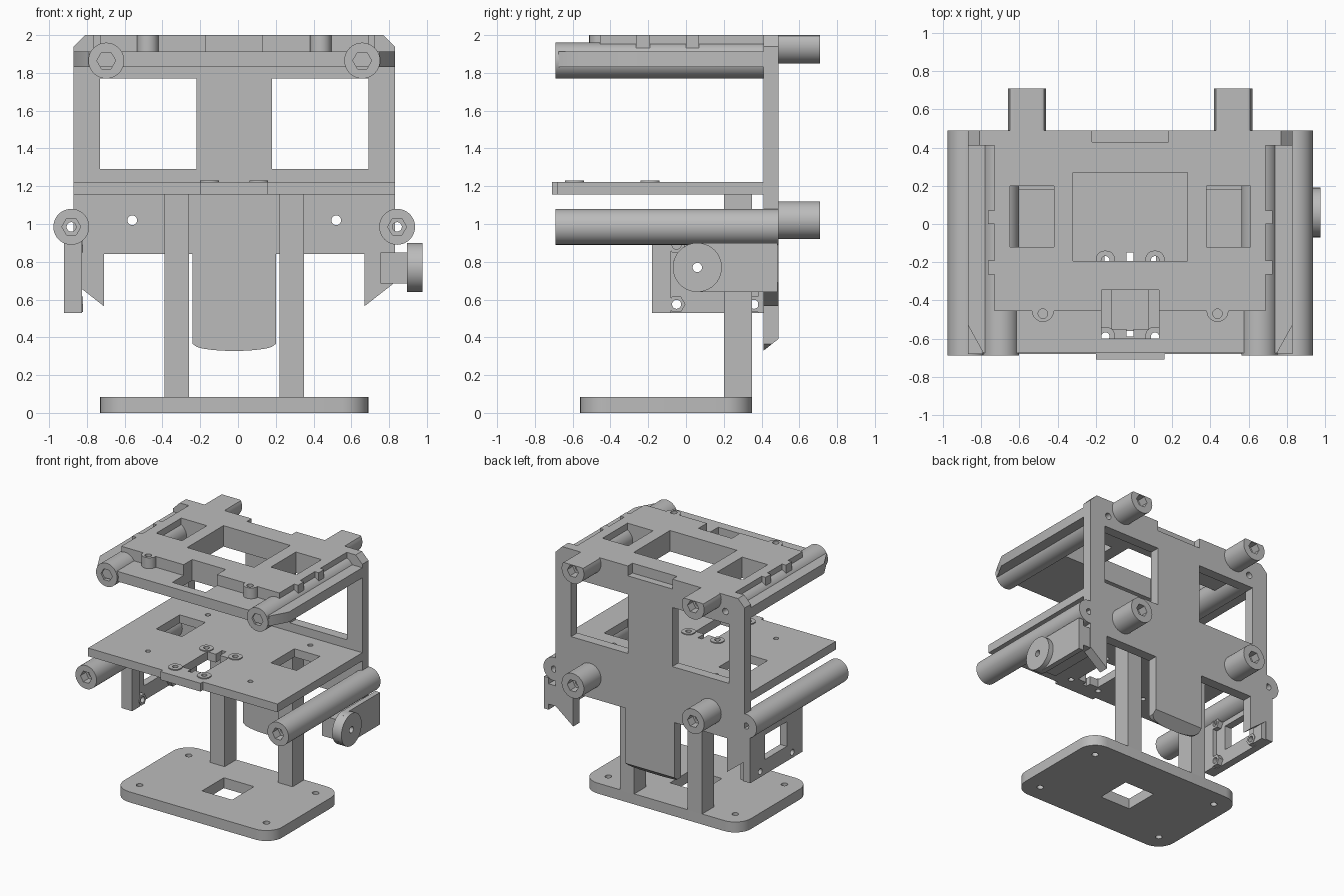
import bpy, bmesh, math
from mathutils import Vector

if "Cube" in bpy.data.objects:
    bpy.data.objects.remove(bpy.data.objects["Cube"], do_unlink=True)

grey = bpy.data.materials.new("plain grey")
grey.use_nodes = True
grey.diffuse_color = (0.5, 0.5, 0.5, 1)
grey.node_tree.nodes["Principled BSDF"].inputs["Base Color"].default_value = (0.5, 0.5, 0.5, 1)

CX = -0.02  # plane of symmetry


def place(axis, a, b, h):
    return Vector({"x": (h, a, b), "y": (a, h, b), "z": (a, b, h)}[axis])


def solid(name, shapes):
    """One object from prisms given as (axis, points, low, high)."""
    bm = bmesh.new()
    for axis, pts, lo, hi in shapes:
        ends = [[bm.verts.new(place(axis, a, b, h)) for a, b in pts] for h in (lo, hi)]
        bm.faces.new(ends[0])
        bm.faces.new(ends[1][::-1])
        n = len(pts)
        for i in range(n):
            j = (i + 1) % n
            bm.faces.new((ends[0][i], ends[1][i], ends[1][j], ends[0][j]))
    bmesh.ops.recalc_face_normals(bm, faces=bm.faces)
    mesh = bpy.data.meshes.new(name)
    bm.to_mesh(mesh)
    bm.free()
    mesh.materials.append(grey)
    obj = bpy.data.objects.new(name, mesh)
    bpy.context.scene.collection.objects.link(obj)
    return obj


def part(name, shapes, cuts=()):
    """Solid with cutters taken away one by one, then smoothed by angle."""
    obj = solid(name, shapes)
    for cut in cuts:
        cutter = solid("cutter", [cut])
        cutter.hide_render = True
        mod = obj.modifiers.new("cut", "BOOLEAN")
        mod.operation, mod.solver, mod.object = "DIFFERENCE", "EXACT", cutter
        bpy.context.view_layer.update()
        done = bpy.data.meshes.new_from_object(obj.evaluated_get(bpy.context.evaluated_depsgraph_get()))
        obj.modifiers.clear()
        obj.data = done
        bpy.data.objects.remove(cutter, do_unlink=True)
    bpy.ops.object.select_all(action="DESELECT")
    obj.select_set(True)
    bpy.context.view_layer.objects.active = obj
    bpy.ops.object.shade_smooth_by_angle(angle=math.radians(30))
    return obj


def rect(a0, a1, b0, b1):
    return [(a0, b0), (a1, b0), (a1, b1), (a0, b1)]


def disc(a, b, r, n=40):
    return [(a + r * math.cos(math.tau * i / n), b + r * math.sin(math.tau * i / n)) for i in range(n)]


def rounded(a0, a1, b0, b1, r, n=8):
    pts = []
    for k, (a, b) in enumerate(rect(a0 + r, a1 - r, b0 + r, b1 - r)):
        for i in range(n + 1):
            t = math.pi * (1 + k / 2 + i / n / 2)
            pts.append((a + r * math.cos(t), b + r * math.sin(t)))
    return pts


def mirrored(half):
    """Closed outline from the right half, listed from top to bottom."""
    return [(CX + a, b) for a, b in half] + [(CX - a, b) for a, b in half[::-1]]


def hole(axis, a, b, r, lo, hi):
    return (axis, disc(a, b, r, 20), lo, hi)


SIDES = (-1, 1)

# Base plate with square opening and corner holes
part("base_plate", [("z", rounded(-0.73, 0.69, -0.56, 0.35, 0.14), 0, 0.085)],
     [("z", rect(CX - 0.135, CX + 0.135, -0.24, 0.04), -0.1, 0.2)] +
     [hole("z", CX + s * 0.57, y, 0.025, -0.1, 0.2) for s in SIDES for y in (-0.42, 0.21)])

# Legs
for s, side in zip(SIDES, ("right", "left")):
    x = CX + s * 0.305
    part(side + "_leg", [("z", rect(x - 0.065, x + 0.065, 0.2, 0.35), 0.08, 1.16)])

# Upright back frame with side fins and curved tongue
tongue = [(0.22 * math.cos(t), 0.365 - 0.037 * math.sin(t))
          for t in [math.acos(1 - i / 10) for i in range(10)]]
frame = mirrored([(0.79, 2.0), (0.85, 1.94), (0.85, 0.69), (0.69, 0.565), (0.69, 0.84), (0.22, 0.84)] + tongue)
frame_cuts = [("y", rect(CX + min(s * 0.2, s * 0.71), CX + max(s * 0.2, s * 0.71), 1.29, 1.77), 0.3, 0.6)
              for s in SIDES]
frame_cuts += [hole("y", CX + s * d, z, 0.026, 0.3, 0.6)
               for s in SIDES for d, z in ((0.54, 1.02), (0.6775, 1.865))]
frame_cuts += [("z", rect(CX - 0.2, CX + 0.2, 0.43, 0.6), 1.92, 2.1),
               ("x", [(0.405, 0.325), (0.5, 0.4), (0.5, 0.2), (0.405, 0.2)], -0.4, 0.4)]
part("back_frame", [("y", frame, 0.41, 0.49)], frame_cuts)


def windows(y0, y1, lo, hi):
    return [("z", rect(CX + s * 0.515 - 0.115, CX + s * 0.515 + 0.115, y0, y1), lo, hi) for s in SIDES]


# Middle shelf
bolt_holes = [hole("z", CX + s * 0.13, y, 0.022, 1, 1.4) for s in SIDES for y in (-0.59, -0.19)]
shelf = mirrored([(0.85, 0.415), (0.85, -0.68), (0.18, -0.68), (0.18, -0.71)])
part("middle_shelf", [("z", shelf, 1.155, 1.222)],
     windows(-0.12, 0.18, 1, 1.4) + bolt_holes +
     [("z", rect(CX - 0.095, CX + 0.095, -0.55, -0.23), 1, 1.4)] +
     [("z", rect(CX - 0.018, CX + 0.018, y0, y1), 1, 1.4) for y0, y1 in ((-0.59, -0.54), (-0.24, -0.15))] +
     [hole("z", CX + s * 0.46, y, 0.02, 1, 1.4) for s in SIDES for y in (-0.47, 0.3)])

# Raised bolt strips on the shelf
for y, label in ((-0.59, "front"), (-0.19, "rear")):
    part(label + "_bolt_strip",
         [("z", rounded(CX + s * 0.13 - 0.05, CX + s * 0.13 + 0.05, y - 0.05, y + 0.05, 0.045), 1.215, 1.23)
          for s in SIDES] +
         [("z", rect(CX - 0.09, CX + 0.09, y - 0.022, y + 0.022), 1.215, 1.229)],
         [hole("z", CX + s * 0.13, y, 0.022, 1, 1.4) for s in SIDES] +
         [("z", rect(CX - 0.018, CX + 0.018, y - 0.015, y + 0.04), 1, 1.4)])

# Roof: wide lower plate and stepped upper plate
roof_cuts = windows(-0.12, 0.2, 1.7, 2.1) + [
    ("z", rect(CX - 0.3, CX + 0.3, -0.195, 0.27), 1.7, 2.1),
    ("z", rect(CX - 0.15, CX + 0.15, -0.6, -0.345), 1.7, 2.1)]
part("roof_lower_plate",
     [("z", mirrored([(0.85, 0.415), (0.85, -0.53), (0.77, -0.675)]), 1.83, 1.912)], roof_cuts)
steps = [(0.71, 0.42), (0.71, 0.07), (0.745, 0.07), (0.745, 0.0), (0.71, 0.0),
         (0.71, -0.19), (0.745, -0.19), (0.745, -0.265), (0.71, -0.265), (0.71, -0.455), (0.515, -0.455)]
bump = [(0.4575 + 0.058 * math.cos(t), -0.455 - 0.058 * math.sin(t))
        for t in [math.pi * i / 10 for i in range(1, 10)]]
part("roof_upper_plate",
     [("z", mirrored(steps + bump + [(0.4, -0.455)]), 1.905, 2.0)],
     roof_cuts + [hole("z", CX + s * 0.4575, -0.47, 0.025, 1.95, 2.1) for s in SIDES])

# Round rails with hex sockets, and rear studs
for s, side in zip(SIDES, ("right", "left")):
    for label, d, z, back in (("upper", 0.6775, 1.865, 0.415), ("lower", 0.8625, 0.985, 0.49)):
        x = CX + s * d
        part(f"{side}_{label}_rail", [("y", disc(x, z, 0.095), -0.69, back)],
             [hole("y", x, z, 0.025, -1, 1), ("y", disc(x, z, 0.05, 6), -1, -0.62)])
    for label, z in (("upper", 1.95), ("lower", 1.02)):
        x = CX + s * 0.54
        ring = [(a, min(b, 2.0)) for a, b in disc(x, z, 0.1)]
        part(f"{side}_{label}_stud", [("y", ring, 0.485, 0.71)],
             [hole("y", x, z, 0.026, 0, 1), ("y", disc(x, z, 0.05, 6), 0.64, 1)])

# Open bracket under the right rail, with posts and nuts
part("bracket_plate", [("x", rect(-0.18, 0.49, 0.53, 0.96), -0.92, -0.86)],
     [("x", rect(0.02, 0.3, 0.65, 0.85), -1, -0.8)] +
     [hole("x", y, 0.575, 0.024, -1, -0.8) for y in (-0.05, 0.36)])
for y, label in ((-0.13, "front"), (0.43, "rear")):
    part(label + "_bracket_post", [("x", rect(y - 0.05, y + 0.05, 0.53, 0.93), -0.87, -0.825)])
for y, label in ((-0.05, "front"), (0.36, "rear")):
    for z, level in ((0.575, "lower"), (0.89, "upper")):
        part(f"{label}_{level}_nut", [("x", disc(y, z, 0.047, 6), -0.87, -0.82)],
             [hole("x", y, z, 0.024, -1, -0.7)])

# Lever with round cap under the left rail
lever = [(0.06 + 0.13 * math.cos(t), 0.77 + 0.13 * math.sin(t))
         for t in [math.pi * (0.5 + i / 24) for i in range(25)]] + [(0.485, 0.64), (0.485, 0.9)]
bore = [hole("x", 0.06, 0.77, 0.025, 0.5, 1.2)]
part("lever_arm", [("x", lever, 0.895, 0.937)], bore)
part("lever_cap", [("x", disc(0.06, 0.77, 0.13), 0.93, 0.978)], bore)
part("lever_block", [("x", rect(0.0, 0.485, 0.685, 0.85), 0.755, 0.9)], bore)
